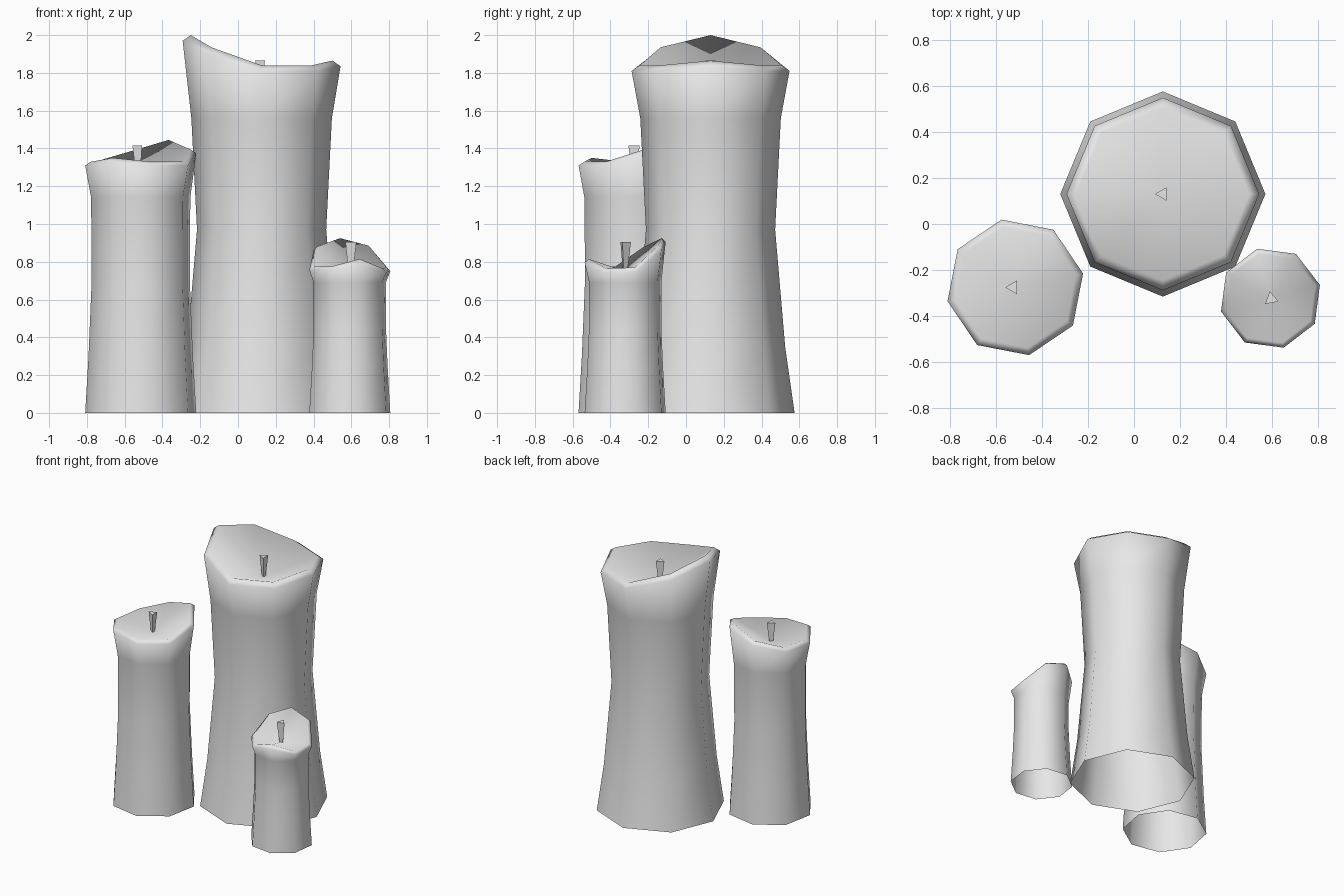
import bpy, bmesh
from math import radians, cos, sin

cube = bpy.data.objects.get("Cube")
if cube:
    bpy.data.objects.remove(cube, do_unlink=True)

wax = bpy.data.materials.new("pale_grey_wax")
wax.use_nodes = True
wax.diffuse_color = (0.8, 0.8, 0.8, 1)
wax.node_tree.nodes["Principled BSDF"].inputs["Base Color"].default_value = (0.8, 0.8, 0.8, 1)


def finish(name, bm, centre, smooth):
    """Turn a bmesh into a named object standing at centre."""
    mesh = bpy.data.meshes.new(name)
    for face in bm.faces:
        face.smooth = smooth
    bm.to_mesh(mesh)
    bm.free()
    mesh.materials.append(wax)
    obj = bpy.data.objects.new(name, mesh)
    obj.location = (centre[0], centre[1], 0)
    bpy.context.collection.objects.link(obj)


def candle(name, centre, turn, body, lip, rim, pool):
    """Eight-sided hollow body, melted lip of varying height, sunken wax pool."""
    bm = bmesh.new()
    n = len(rim)
    lip_radius, rim_radius, drop = lip
    rings = [(r, [z] * n) for r, z in body]
    rings.append((lip_radius, [z - drop for z in rim]))
    rings.append((rim_radius, rim))
    loops = []
    for r, heights in rings:
        angles = [radians(turn + 360 * i / n) for i in range(n)]
        loops.append([bm.verts.new((r * cos(a), r * sin(a), z))
                      for a, z in zip(angles, heights)])
    for low, high in zip(loops, loops[1:]):
        for i in range(n):
            j = (i + 1) % n
            bm.faces.new((low[i], low[j], high[j], high[i]))
    middle = bm.verts.new((0, 0, pool))
    for i in range(n):
        bm.faces.new((loops[-1][i], loops[-1][(i + 1) % n], middle))
    finish(name, bm, centre, True)


def wick(name, centre, turn, bottom, top):
    """Three-sided wick, wider at its top."""
    bm = bmesh.new()
    rows = [[bm.verts.new((r * cos(radians(turn + 120 * i)),
                           r * sin(radians(turn + 120 * i)), z)) for i in range(3)]
            for r, z in ((0.014, bottom), (0.034, top))]
    for i in range(3):
        j = (i + 1) % 3
        bm.faces.new((rows[0][i], rows[0][j], rows[1][j], rows[1][i]))
    bm.faces.new(rows[1])
    finish(name, bm, centre, False)


# Tall candle at the back
candle("tall_candle", (0.125, 0.13), 0,
       [(0.445, 0), (0.395, 0.35), (0.342, 0.97), (0.372, 1.56)], (0.418, 0.375, 0.03),
       [1.865, 1.84, 1.84, 1.935, 2.0, 1.935, 1.84, 1.84], 1.71)
wick("tall_wick", (0.125, 0.13), 180, 1.70, 1.865)

# Medium candle on the right
candle("medium_candle", (-0.515, -0.275), 11.5,
       [(0.30, 0), (0.282, 0.3), (0.265, 0.7), (0.268, 1.14)], (0.30, 0.268, 0.02),
       [1.395, 1.445, 1.385, 1.335, 1.33, 1.35, 1.33, 1.33], 1.27)
wick("medium_wick", (-0.525, -0.275), 180, 1.26, 1.415)

# Short candle on the left
candle("short_candle", (0.592, -0.322), 15,
       [(0.222, 0), (0.207, 0.25), (0.198, 0.45), (0.198, 0.69)], (0.222, 0.2, 0.02),
       [0.77, 0.885, 0.925, 0.88, 0.775, 0.775, 0.815, 0.765], 0.75)
wick("short_wick", (0.595, -0.325), 100, 0.74, 0.905)
